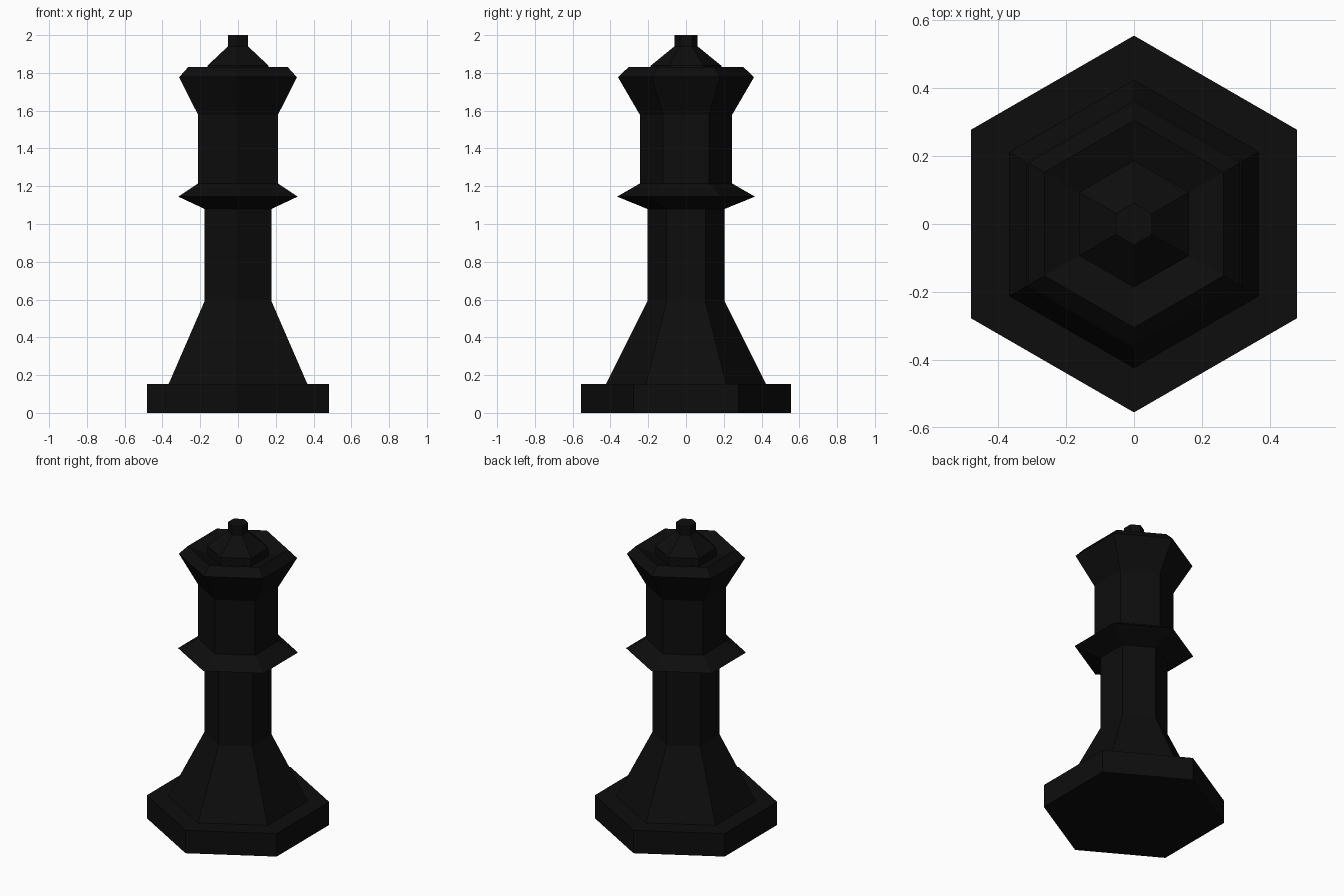
import bpy, bmesh, math

if "Cube" in bpy.data.objects:
    bpy.data.objects.remove(bpy.data.objects["Cube"])

SIDES = 6
black = bpy.data.materials.new("black")
black.diffuse_color = (0.004, 0.004, 0.004, 1)
black.use_nodes = True
black.node_tree.nodes["Principled BSDF"].inputs["Base Color"].default_value = black.diffuse_color


def turned(name, profile, cap_bottom=False, cap_top=False):
    """Six-sided turned part from (corner radius, height) pairs; corners on +-y."""
    bm = bmesh.new()
    rings = []
    for r, z in profile:
        ring = []
        for i in range(SIDES):
            a = math.pi / 2 + i * 2 * math.pi / SIDES
            ring.append(bm.verts.new((r * math.cos(a), r * math.sin(a), z)))
        rings.append(ring)
    for lo, hi in zip(rings, rings[1:]):
        for i in range(SIDES):
            j = (i + 1) % SIDES
            bm.faces.new((lo[i], lo[j], hi[j], hi[i]))
    if cap_bottom:
        bm.faces.new(rings[0][::-1])
    if cap_top:
        bm.faces.new(rings[-1])
    mesh = bpy.data.meshes.new(name)
    bm.to_mesh(mesh)
    bm.free()
    mesh.materials.append(black)
    obj = bpy.data.objects.new(name, mesh)
    bpy.context.collection.objects.link(obj)
    return obj


# Foot slab with its flat upper ledge
turned("base", [(0.555, 0), (0.555, 0.153), (0.424, 0.153)], cap_bottom=True)
# Tapered skirt and straight column
turned("stem", [(0.424, 0.153), (0.205, 0.59), (0.205, 1.08)])
# Pointed ring around the neck
turned("collar", [(0.205, 1.08), (0.365, 1.145), (0.243, 1.215)])
# Upper column, flared crown and dished top
turned("crown", [(0.243, 1.215), (0.243, 1.576), (0.36, 1.777),
                 (0.305, 1.83), (0.187, 1.785)])
# Finial rising out of the dish
turned("finial", [(0.187, 1.785), (0.187, 1.838), (0.062, 1.94), (0.062, 2.0)],
       cap_top=True)
